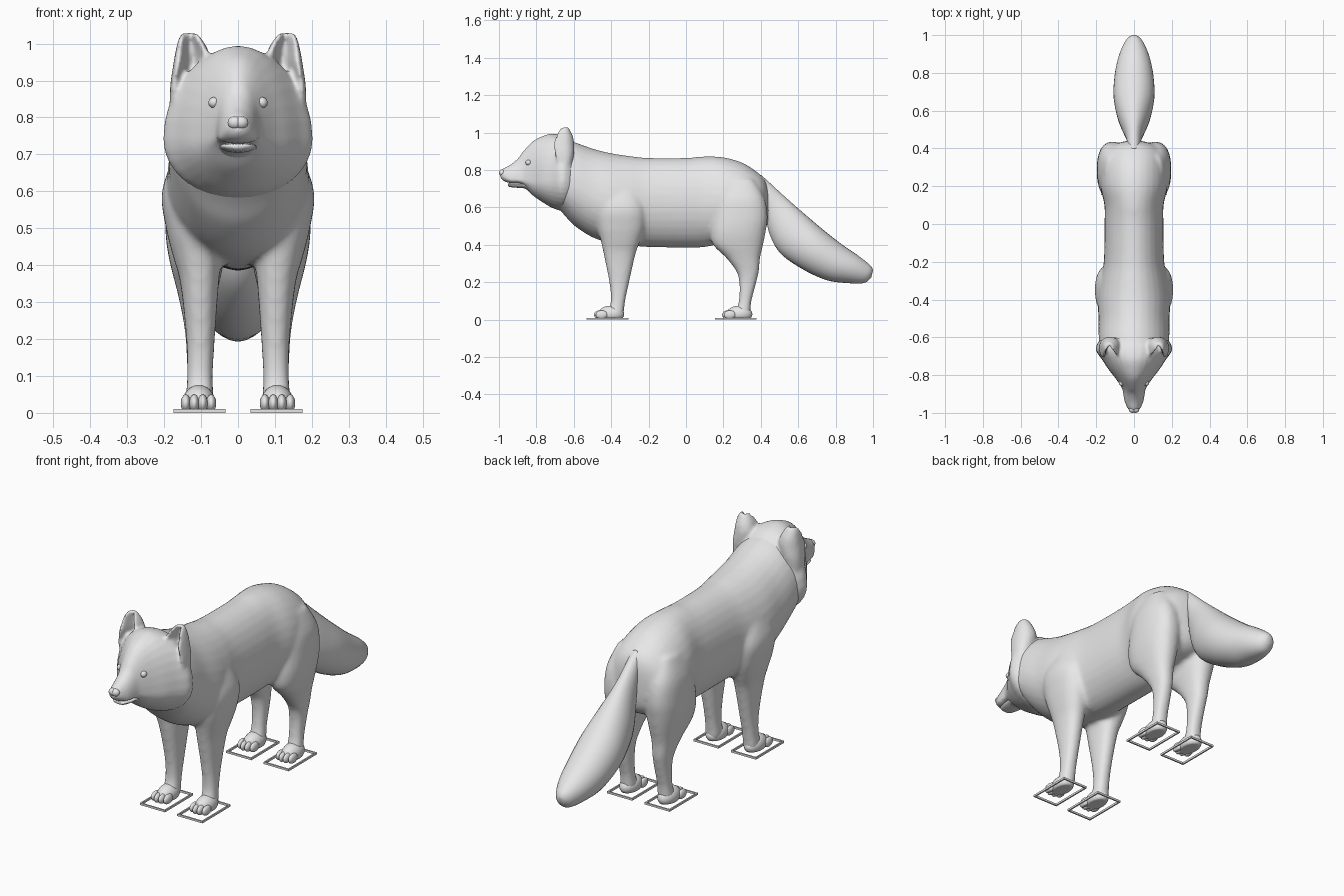
import bpy, bmesh, math
from mathutils import Matrix, Vector

if "Cube" in bpy.data.objects:
    bpy.data.objects.remove(bpy.data.objects["Cube"], do_unlink=True)

grey = bpy.data.materials.new("plain_grey")
grey.use_nodes = True
grey.diffuse_color = (0.8, 0.8, 0.8, 1)
grey.node_tree.nodes["Principled BSDF"].inputs["Base Color"].default_value = (0.8, 0.8, 0.8, 1)

SIDES = 32
ANGLES = [2 * math.pi * i / SIDES for i in range(SIDES)]


def spline(keys, steps=5):
    """Smoothly interpolate a list of key tuples."""
    out = []
    for i in range(len(keys) - 1):
        a, b, c, d = (keys[max(i - 1, 0)], keys[i], keys[i + 1], keys[min(i + 2, len(keys) - 1)])
        for s in range(steps):
            t = s / steps
            out.append([q + t / 2 * (r - p + t * (2 * p - 5 * q + 4 * r - u + t * (3 * (q - r) + u - p)))
                        for p, q, r, u in zip(a, b, c, d)])
    return out + [list(keys[-1])]


def trunk_ring(k):
    # y, top, widest height, bottom, half width
    y, top, mid, bot, w = k
    return [(w * math.cos(a), y, mid + math.sin(a) * (top - mid if math.sin(a) > 0 else mid - bot))
            for a in ANGLES]


def leg_ring(k):
    # z, front, back, inner side, outer side
    z, front, back, inner, outer = k
    soft = lambda v: math.copysign(abs(v) ** 0.85, v)
    return [((inner + outer) / 2 + (outer - inner) / 2 * soft(math.cos(a)),
             (front + back) / 2 + (back - front) / 2 * soft(math.sin(a)), z) for a in ANGLES]


def ear_ring(k):
    # like a leg ring, with the front cupped
    z, front, back, inner, outer = k
    ring = []
    for a in ANGLES:
        s = math.sin(a)
        if s < 0:
            s = 2 * s * (1 - 1.25 * s ** 4)
        ring.append(((inner + outer) / 2 + (outer - inner) / 2 * math.cos(a),
                     (front + back) / 2 + (back - front) / 2 * s, z))
    return ring


def tail_ring(k):
    # upper point, lower point, half width
    y1, z1, y2, z2, w = k
    return [(w * math.cos(a), (y1 + y2) / 2 + (y1 - y2) / 2 * math.sin(a),
             (z1 + z2) / 2 + (z1 - z2) / 2 * math.sin(a)) for a in ANGLES]


def loft(bm, keys, ring, mirrored=False):
    for side in ((1, -1) if mirrored else (1,)):
        rows = [[bm.verts.new((x * side, y, z)) for x, y, z in ring(k)] for k in spline(keys)]
        for r, s in zip(rows, rows[1:]):
            for i in range(SIDES):
                j = (i + 1) % SIDES
                bm.faces.new((r[i], r[j], s[j], s[i]))
        bm.faces.new(rows[0])
        bm.faces.new(rows[-1])


def ball(bm, centre, radii, floor=None):
    """Mirrored pair of ellipsoids, optionally flattened underneath."""
    for side in (1, -1):
        c = Vector((centre[0] * side, centre[1], centre[2]))
        made = bmesh.ops.create_uvsphere(bm, u_segments=20, v_segments=12, radius=1,
                                         matrix=Matrix.Translation(c) @ Matrix.Diagonal((*radii, 1)))
        if floor is not None:
            for v in made["verts"]:
                v.co.z = max(v.co.z, floor)


def finish(bm, name, smooth=True, voxel=0, relax=4):
    bmesh.ops.recalc_face_normals(bm, faces=bm.faces)
    for f in bm.faces:
        f.smooth = smooth
    mesh = bpy.data.meshes.new(name)
    bm.to_mesh(mesh)
    bm.free()
    mesh.materials.append(grey)
    obj = bpy.data.objects.new(name, mesh)
    bpy.context.collection.objects.link(obj)
    if voxel:
        # fuse overlapping volumes into one soft skin
        m = obj.modifiers.new("fuse", "REMESH")
        m.mode = "VOXEL"
        m.voxel_size = voxel
        m.use_smooth_shade = True
        m = obj.modifiers.new("relax", "SMOOTH")
        m.factor = 0.5
        m.iterations = relax
    return obj


# Torso with all four legs
bm = bmesh.new()
loft(bm, [(-.74, .93, .75, .65, .13), (-.66, .96, .73, .57, .18), (-.6, .95, .71, .505, .187),
          (-.5, .915, .65, .44, .188), (-.4, .89, .61, .41, .193), (-.3, .875, .6, .397, .18),
          (-.2, .865, .62, .388, .16), (0, .865, .62, .385, .156), (.1, .873, .62, .388, .157),
          (.2, .868, .62, .41, .178), (.3, .84, .6, .43, .18), (.38, .79, .6, .45, .16),
          (.42, .75, .6, .48, .11), (.44, .7, .6, .52, .04)], trunk_ring)
loft(bm, [(.72, -.45, -.27, .07, .165), (.6, -.48, -.22, .04, .206), (.5, -.475, -.22, .04, .195),
          (.42, -.455, -.245, .045, .175), (.35, -.44, -.27, .052, .156), (.2, -.41, -.304, .063, .14),
          (.1, -.402, -.325, .068, .138), (.04, -.42, -.332, .066, .142),
          (.012, -.42, -.335, .07, .14)], leg_ring, True)
loft(bm, [(.75, .2, .36, .08, .15), (.65, .16, .42, .04, .188), (.55, .14, .436, .03, .197),
          (.47, .13, .426, .03, .195), (.4, .145, .412, .04, .183), (.33, .215, .396, .055, .165),
          (.26, .268, .39, .064, .15), (.2, .285, .376, .066, .142), (.1, .283, .35, .069, .138),
          (.04, .265, .344, .066, .142), (.012, .265, .34, .07, .14)], leg_ring, True)
finish(bm, "torso_and_legs", voxel=.011, relax=6)

# Head with muzzle, cheeks and ears
bm = bmesh.new()
loft(bm, [(-.992, .797, .775, .76, .018), (-.975, .81, .765, .742, .034), (-.94, .828, .747, .73, .05),
          (-.9, .86, .745, .728, .057), (-.87, .9, .742, .716, .064), (-.82, .953, .74, .665, .096),
          (-.77, .98, .74, .63, .135), (-.72, .994, .74, .6, .168), (-.67, .987, .74, .582, .201),
          (-.63, .97, .74, .58, .192), (-.58, .93, .72, .6, .15)], trunk_ring)
loft(bm, [(.8, -.68, -.62, .13, .185), (.88, -.7, -.6, .09, .184), (.94, -.708, -.598, .07, .176),
          (.98, -.695, -.605, .08, .169), (1.012, -.68, -.62, .098, .161),
          (1.03, -.665, -.63, .115, .15)], ear_ring, True)
finish(bm, "head_and_ears", voxel=.008, relax=3)

# Lower jaw, set just below the lip line
bm = bmesh.new()
loft(bm, [(-.953, .728, .722, .716, .02), (-.94, .73, .722, .709, .036), (-.9, .732, .722, .705, .046),
          (-.86, .732, .72, .7, .05), (-.81, .73, .7, .665, .055)], trunk_ring)
finish(bm, "lower_jaw")

# Nose and eyes
bm = bmesh.new()
ball(bm, (.008, -.982, .786), (.02, .018, .018))
finish(bm, "nose")
bm = bmesh.new()
ball(bm, (.065, -.842, .84), (.015, .016, .015))
finish(bm, "eyes")

# Tail
bm = bmesh.new()
loft(bm, [(.4, .775, .4, .68, .03), (.45, .73, .427, .6, .037), (.52, .665, .44, .48, .052),
          (.62, .577, .5, .36, .085), (.72, .492, .62, .272, .108), (.83, .405, .75, .212, .102),
          (.92, .343, .86, .196, .08), (.984, .292, .952, .196, .045),
          (1, .265, .99, .225, .018)], tail_ring)
finish(bm, "tail")

# Paws with four toes each, and the thin square frame around each pair
for label, toe_y in (("front", -.46), ("hind", .225)):
    bm = bmesh.new()
    ball(bm, (.106, toe_y + .06, .03), (.044, .07, .045), .006)
    for i in range(4):
        offset = (i - 1.5) * .023
        reach = .009 * (abs(i - 1.5) > 1)
        ball(bm, (.107 + offset, toe_y + reach, .026), (.0135, .032, .024), .006)
    finish(bm, label + "_paws")

    bm = bmesh.new()
    middle, half_x, half_y, bar = toe_y + .041, .07, .112, .007
    for side in (1, -1):
        for e in (1, -1):
            for dx, dy, sx, sy in ((e * (half_x - bar / 2), 0, bar, 2 * half_y),
                                   (0, e * (half_y - bar / 2), 2 * half_x, bar)):
                place = Matrix.Translation((side * .104 + dx, middle + dy, .005))
                bmesh.ops.create_cube(bm, size=1, matrix=place @ Matrix.Diagonal((sx, sy, .01, 1)))
    finish(bm, label + "_foot_frames", smooth=False)
